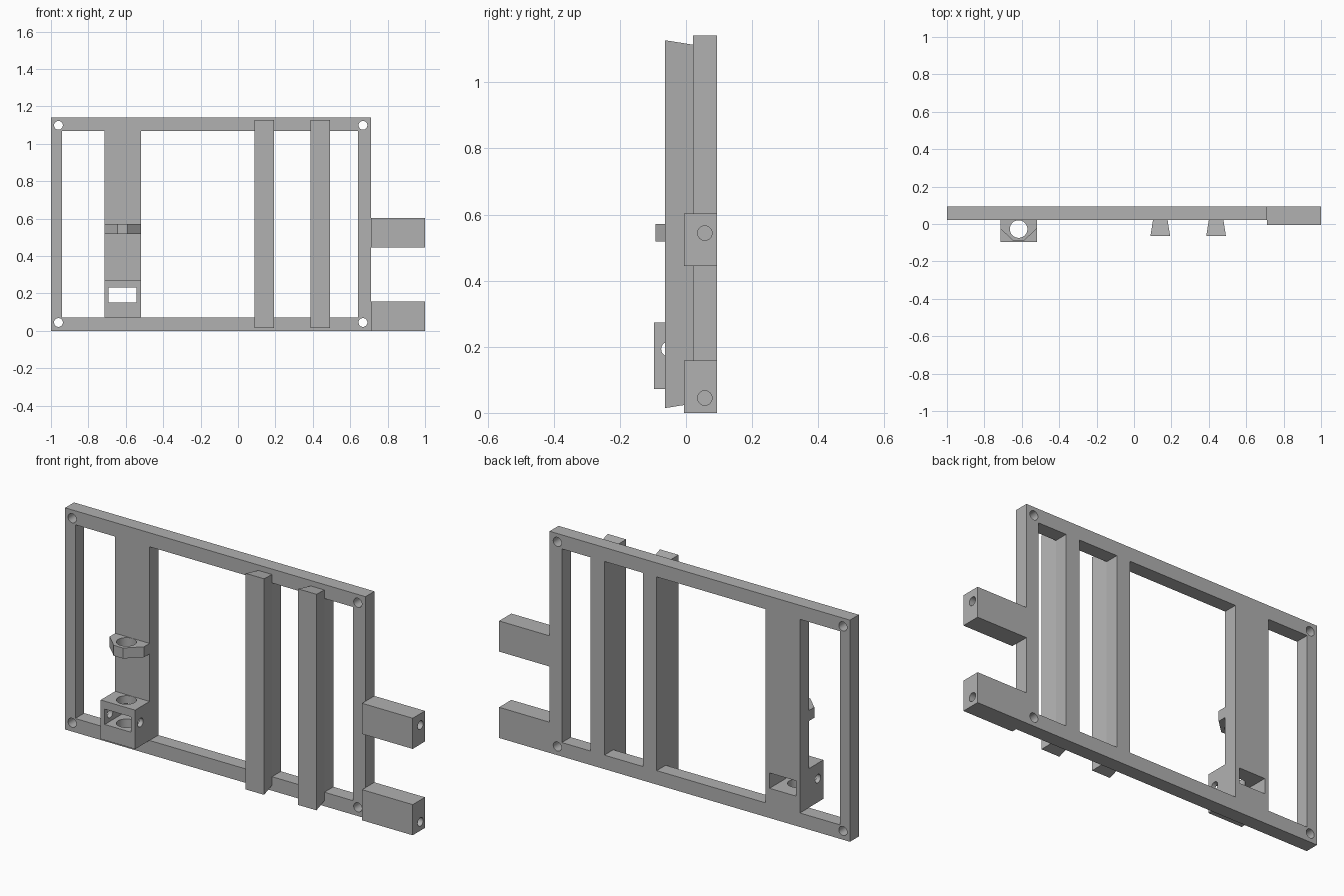
import bpy
import bmesh
from math import pi
from mathutils import Matrix, Vector

cube = bpy.data.objects.get("Cube")
if cube:
    bpy.data.objects.remove(cube, do_unlink=True)

GREY = (0.44, 0.44, 0.44, 1)
mat = bpy.data.materials.new("plain grey")
mat.use_nodes = True
mat.diffuse_color = GREY
mat.node_tree.nodes["Principled BSDF"].inputs["Base Color"].default_value = GREY

FRONT, BACK = 0.021, 0.0935      # frame faces in y
TOP, RIM = 1.142, 0.072          # frame height, bar width
P0, P1 = -0.715, -0.519          # mounting strip in x
PX = (P0 + P1) / 2
RAILS = (0.1405, 0.439)


def add_box(bm, x, y, z):
    size = [b - a for a, b in (x, y, z)]
    mid = [(a + b) / 2 for a, b in (x, y, z)]
    m = Matrix.Translation(mid) @ Matrix.Diagonal(size + [1])
    return bmesh.ops.create_cube(bm, size=1, matrix=m)["verts"]


def add_cylinder(bm, centre, radius, length, axis, sides=32):
    rot = Vector((0, 0, 1)).rotation_difference(Vector(axis)).to_matrix().to_4x4()
    bmesh.ops.create_cone(bm, cap_ends=True, segments=sides, radius1=radius, radius2=radius,
                          depth=length, matrix=Matrix.Translation(centre) @ rot)


def finish(bm, name):
    bmesh.ops.recalc_face_normals(bm, faces=bm.faces)
    mesh = bpy.data.meshes.new(name)
    bm.to_mesh(mesh)
    bm.free()
    mesh.materials.append(mat)
    ob = bpy.data.objects.new(name, mesh)
    bpy.context.collection.objects.link(ob)
    return ob


def cut(ob, *cutters):
    """Subtract each cutter mesh in turn, then smooth the bores."""
    bpy.ops.object.select_all(action="DESELECT")
    bpy.context.view_layer.objects.active = ob
    ob.select_set(True)
    for bm in cutters:
        tool = finish(bm, "cutter")
        tool.hide_render = True
        mod = ob.modifiers.new("cut", "BOOLEAN")
        mod.operation, mod.solver, mod.object = "DIFFERENCE", "EXACT", tool
        bpy.ops.object.modifier_apply(modifier=mod.name)
        bpy.data.objects.remove(tool, do_unlink=True)
    bpy.ops.object.shade_smooth_by_angle(angle=pi / 6)


def window():
    bm = bmesh.new()
    add_box(bm, (-0.692, -0.542), (-0.3, 0.3), (0.153, 0.232))
    return bm


def bore():
    bm = bmesh.new()
    add_cylinder(bm, (PX, -0.027, 0.4), 0.047, 1, (0, 0, 1), 48)
    return bm


# Frame with its openings, corner holes and window
bm = bmesh.new()
add_box(bm, (-1, 0.712), (FRONT, BACK), (0, TOP))
frame = finish(bm, "frame")
openings = bmesh.new()
half = 0.039
edges = [-0.942, P0, P1]
for rx in RAILS:
    edges += [rx - half, rx + half]
edges.append(0.642)
for a, b in zip(edges[::2], edges[1::2]):
    add_box(openings, (a, b), (-0.2, 0.3), (RIM, TOP - RIM))
for x in (-0.96, 0.668):
    for z in (0.045, 1.099):
        add_cylinder(openings, (x, 0.05, z), 0.0235, 0.4, (0, 1, 0))
cut(frame, openings, window())

# Dovetail rails, flaring toward the front
for i, rx in enumerate(RAILS):
    bm = bmesh.new()
    flare = 0.0135
    verts = add_box(bm, (rx - half, rx + half), (-0.0635, FRONT), (0.028, 1.114))
    for v in verts:
        if v.co.y < 0:
            v.co.x += flare if v.co.x > rx else -flare
            v.co.z += flare if v.co.z > 0.5 else -flare
    finish(bm, f"dovetail_rail_{i + 1}")

# Side arms with blind end holes
for name, z0 in (("lower_arm", 0), ("upper_arm", 0.445)):
    bm = bmesh.new()
    add_box(bm, (0.712, 1), (-0.006, BACK), (z0, z0 + 0.158))
    arm = finish(bm, name)
    hole = bmesh.new()
    add_cylinder(hole, (1, 0.057, 0.045 if z0 == 0 else 0.544), 0.022, 0.45, (1, 0, 0))
    cut(arm, hole)

# Holder block with window, vertical bore and cross hole
bm = bmesh.new()
add_box(bm, (P0, P1), (-0.0965, FRONT), (RIM, 0.273))
holder = finish(bm, "holder_block")
cross = bmesh.new()
add_cylinder(cross, (PX, -0.053, 0.193), 0.022, 0.5, (1, 0, 0))
cut(holder, window(), bore(), cross)

# Guide ring with chamfered front
bm = bmesh.new()
outline = [(P0, FRONT), (P0, -0.024), (-0.644, -0.092),
           (-0.591, -0.092), (P1, -0.024), (P1, FRONT)]
face = bm.faces.new([bm.verts.new((x, y, 0.518)) for x, y in outline])
ext = bmesh.ops.extrude_face_region(bm, geom=[face])["geom"]
bmesh.ops.translate(bm, vec=(0, 0, 0.054),
                    verts=[g for g in ext if isinstance(g, bmesh.types.BMVert)])
cut(finish(bm, "guide_ring"), bore())
